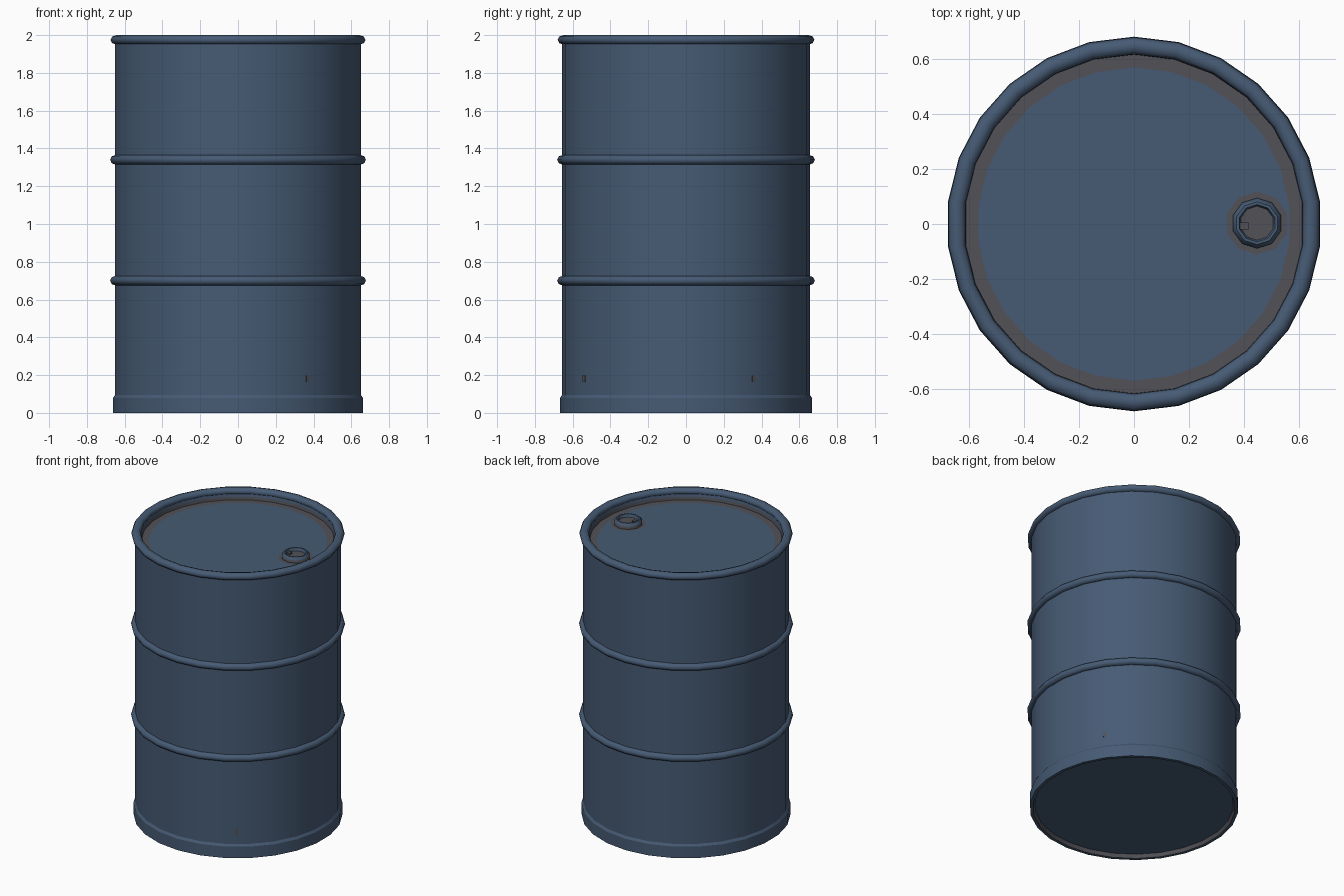
import bpy, bmesh, math
from mathutils import Vector

cube = bpy.data.objects.get("Cube")
if cube:
    bpy.data.objects.remove(cube, do_unlink=True)

SIDES = 26


def material(name, rgb):
    m = bpy.data.materials.new(name)
    m.use_nodes = True
    m.diffuse_color = (*rgb, 1)
    m.node_tree.nodes["Principled BSDF"].inputs["Base Color"].default_value = (*rgb, 1)
    m.roughness = 0.6
    return m


blue = material("steel blue paint", (0.062, 0.104, 0.175))
worn = material("worn grey brown", (0.082, 0.082, 0.096))


def lathe(name, profile, sides=SIDES, closed=False, centre=(0, 0), worn_if=None, angle=40):
    """Spin a (radius, height) profile about z; a zero radius makes a cap."""
    bm = bmesh.new()
    rings = []
    for r, z in profile:
        count = sides if r > 0 else 1
        rings.append([bm.verts.new((centre[0] + r * math.sin(math.tau * i / sides),
                                    centre[1] + r * math.cos(math.tau * i / sides), z))
                      for i in range(count)])
    pairs = list(zip(rings, rings[1:]))
    if closed:
        pairs.append((rings[-1], rings[0]))
    for a, b in pairs:
        for i in range(sides):
            j = (i + 1) % sides
            quad = [a[i % len(a)], a[j % len(a)], b[j % len(b)], b[i % len(b)]]
            bm.faces.new(list(dict.fromkeys(quad)))
    if closed:
        bmesh.ops.recalc_face_normals(bm, faces=bm.faces)
    for f in bm.faces:
        if worn_if and worn_if(f.calc_center_median()):
            f.material_index = 1
    return finish(name, bm, angle)


def finish(name, bm, angle=40):
    mesh = bpy.data.meshes.new(name)
    bm.to_mesh(mesh)
    bm.free()
    mesh.materials.append(blue)
    mesh.materials.append(worn)
    ob = bpy.data.objects.new(name, mesh)
    bpy.context.collection.objects.link(ob)
    bpy.ops.object.select_all(action='DESELECT')
    ob.select_set(True)
    bpy.context.view_layer.objects.active = ob
    bpy.ops.object.shade_smooth_by_angle(angle=math.radians(angle))
    return ob


def tube(name, radius, height, width, thick, steps=8):
    loop = [(radius + width * math.cos(math.tau * k / steps),
             height + thick * math.sin(math.tau * k / steps)) for k in range(steps)]
    return lathe(name, loop, closed=True, angle=60)


# Drum wall, rolling hoops and top rim
lathe("drum_wall", [(0.656, 1.975), (0.656, 0.06)])
tube("lower_hoop", 0.655, 0.70, 0.027, 0.025)
tube("upper_hoop", 0.655, 1.34, 0.027, 0.025)
tube("top_rim", 0.649, 1.975, 0.031, 0.025)

# Recessed lid with a worn outer margin
lathe("lid", [(0, 1.925), (0.57, 1.925), (0.617, 1.925), (0.62, 1.945), (0.625, 1.97)],
      worn_if=lambda c: c.xy.length > 0.575 and c.z < 1.95)

# Bottom band with a recessed floor
lathe("bottom_band", [(0.656, 0.095), (0.666, 0.08), (0.666, 0), (0.645, 0)], angle=30)
lathe("drum_floor", [(0.645, 0), (0.635, 0.025), (0, 0.025)],
      worn_if=lambda c: c.xy.length > 0.6)

# Filler cap near the lid edge, with its worn surround
CAP = (0.448, 0.003)
lathe("cap_surround", [(0, 1.926), (0.115, 1.926)], 10, centre=CAP, worn_if=lambda c: True)
lathe("filler_cap", [(0, 1.942), (0.062, 1.942), (0.068, 1.962), (0.078, 1.962),
                     (0.092, 1.945), (0.092, 1.925)],
      10, centre=CAP,
      worn_if=lambda c: (c.xy - Vector(CAP)).length < 0.06 or c.z < 1.94)


def plate(name, location, size, turn=0):
    bm = bmesh.new()
    bmesh.ops.create_cube(bm, size=1)
    bmesh.ops.scale(bm, vec=size, verts=bm.verts)
    for f in bm.faces:
        f.material_index = 1
    ob = finish(name, bm, 30)
    ob.location = location
    ob.rotation_euler.z = turn
    return ob


# Tab inside the cap and small paint chips low on the wall
plate("cap_tab", (0.4, -0.007, 1.948), (0.035, 0.025, 0.012))
for name, a in (("front_chip", -0.97), ("side_chip", 0.58)):
    plate(name, (0.652 * math.cos(a), 0.652 * math.sin(a), 0.18), (0.008, 0.02, 0.035), a)
